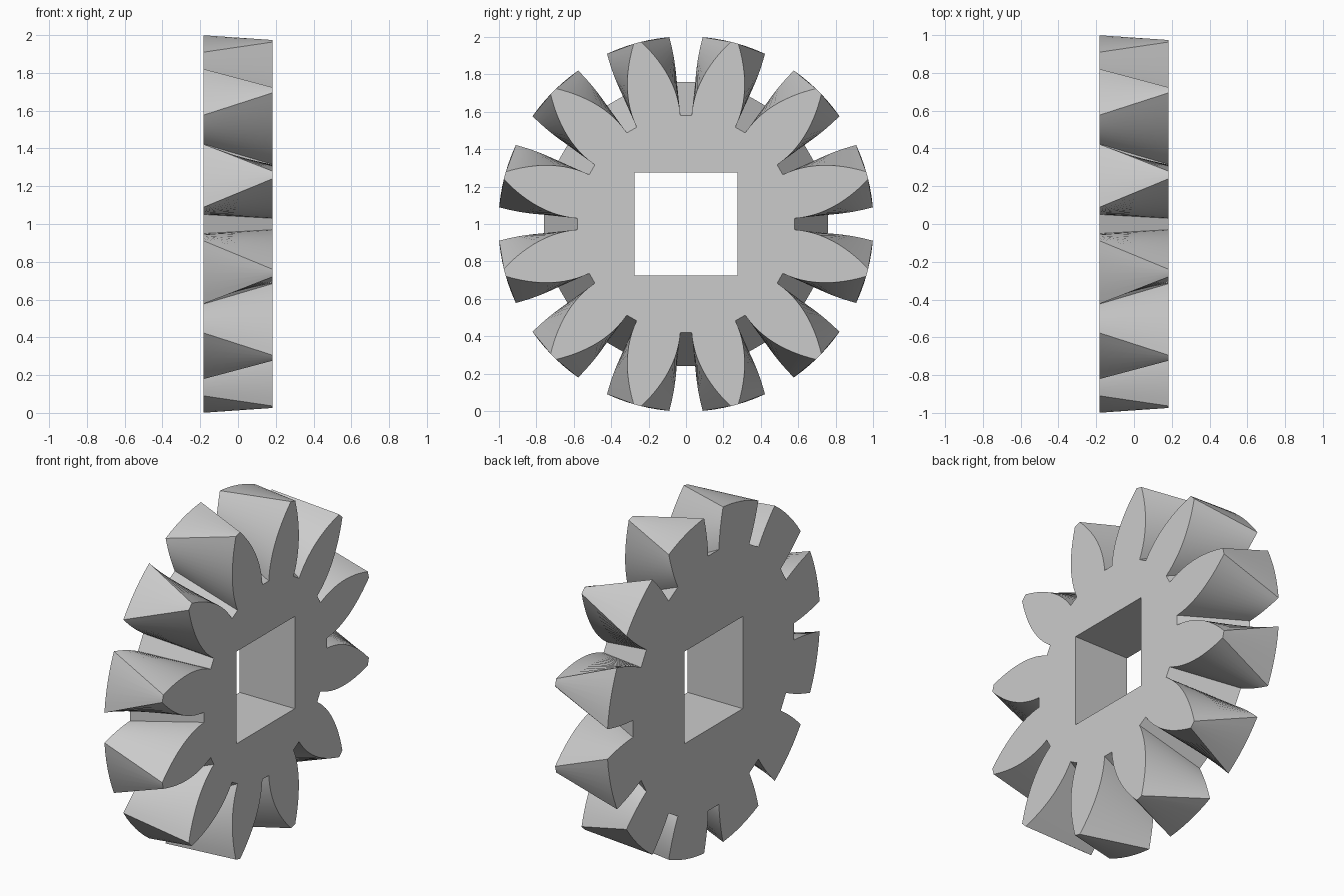
import bpy, bmesh, math
from mathutils import Vector

cube = bpy.data.objects.get("Cube")
if cube:
    bpy.data.objects.remove(cube, do_unlink=True)

TEETH = 12
HALF_THICK = 0.182
RADIUS = 1.003
BORE = 0.275
FLANK_STEPS = 12
TIP_STEPS = 6


def flank(root, control, tip_angle):
    """Curved tooth side as (distance along tooth, half width), root to tip."""
    tip = Vector((RADIUS * math.cos(tip_angle), RADIUS * math.sin(tip_angle)))
    a, b = Vector(root), Vector(control)
    pts = []
    for i in range(FLANK_STEPS + 1):
        t = i / FLANK_STEPS
        pts.append(a * (1 - t) ** 2 + b * 2 * t * (1 - t) + tip * t * t)
    return pts


def gear_outline(root, control, tip_angle):
    """Closed outline of all teeth in the (y, z) plane."""
    side = flank(root, control, tip_angle)
    tooth = [Vector((p.x, -p.y)) for p in side]
    for i in range(1, TIP_STEPS):
        a = tip_angle * (2 * i / TIP_STEPS - 1)
        tooth.append(Vector((RADIUS * math.cos(a), RADIUS * math.sin(a))))
    tooth += reversed(side)
    outline = []
    for k in range(TEETH):
        a = 2 * math.pi * (k + 0.5) / TEETH
        c, s = math.cos(a), math.sin(a)
        outline += [(p.x * c - p.y * s, p.x * s + p.y * c) for p in tooth]
    return outline


def add_loop(bm, points, x):
    verts = [bm.verts.new((x, y, z + 1)) for y, z in points]
    edges = [bm.edges.new((v, verts[i - 1])) for i, v in enumerate(verts)]
    return verts, edges


def bridge(bm, a, b):
    for i in range(len(a)):
        bm.faces.new((a[i - 1], a[i], b[i], b[i - 1]))


# Leaf-shaped narrow teeth on one face, broad teeth on the other
narrow = gear_outline((0.568, 0.121), (0.774, 0.16), math.radians(1.2))
broad = gear_outline((0.747, 0.148), (0.857, 0.172), math.radians(9.9))
square = [(-BORE, -BORE), (BORE, -BORE), (BORE, BORE), (-BORE, BORE)]

bm = bmesh.new()
rims, bores = [], []
for outline, x in ((narrow, HALF_THICK), (broad, -HALF_THICK)):
    rim, rim_edges = add_loop(bm, outline, x)
    bore, bore_edges = add_loop(bm, square, x)
    # Flat side face with the square bore left open
    bmesh.ops.triangle_fill(bm, edges=rim_edges + bore_edges,
                            use_beauty=True, use_dissolve=False)
    rims.append(rim)
    bores.append(bore)

# Tooth surfaces and bore walls
bridge(bm, *rims)
bridge(bm, *bores)
bmesh.ops.recalc_face_normals(bm, faces=bm.faces)

mesh = bpy.data.meshes.new("bevel_gear")
bm.to_mesh(mesh)
bm.free()
gear = bpy.data.objects.new("bevel_gear", mesh)
bpy.context.collection.objects.link(gear)

# Plain grey material
grey = bpy.data.materials.new("light_grey")
grey.use_nodes = True
colour = (0.6, 0.6, 0.6, 1)
grey.diffuse_color = colour
grey.node_tree.nodes["Principled BSDF"].inputs["Base Color"].default_value = colour
mesh.materials.append(grey)

bpy.ops.object.select_all(action="DESELECT")
gear.select_set(True)
bpy.context.view_layer.objects.active = gear
bpy.ops.object.shade_smooth_by_angle(angle=math.radians(25))
